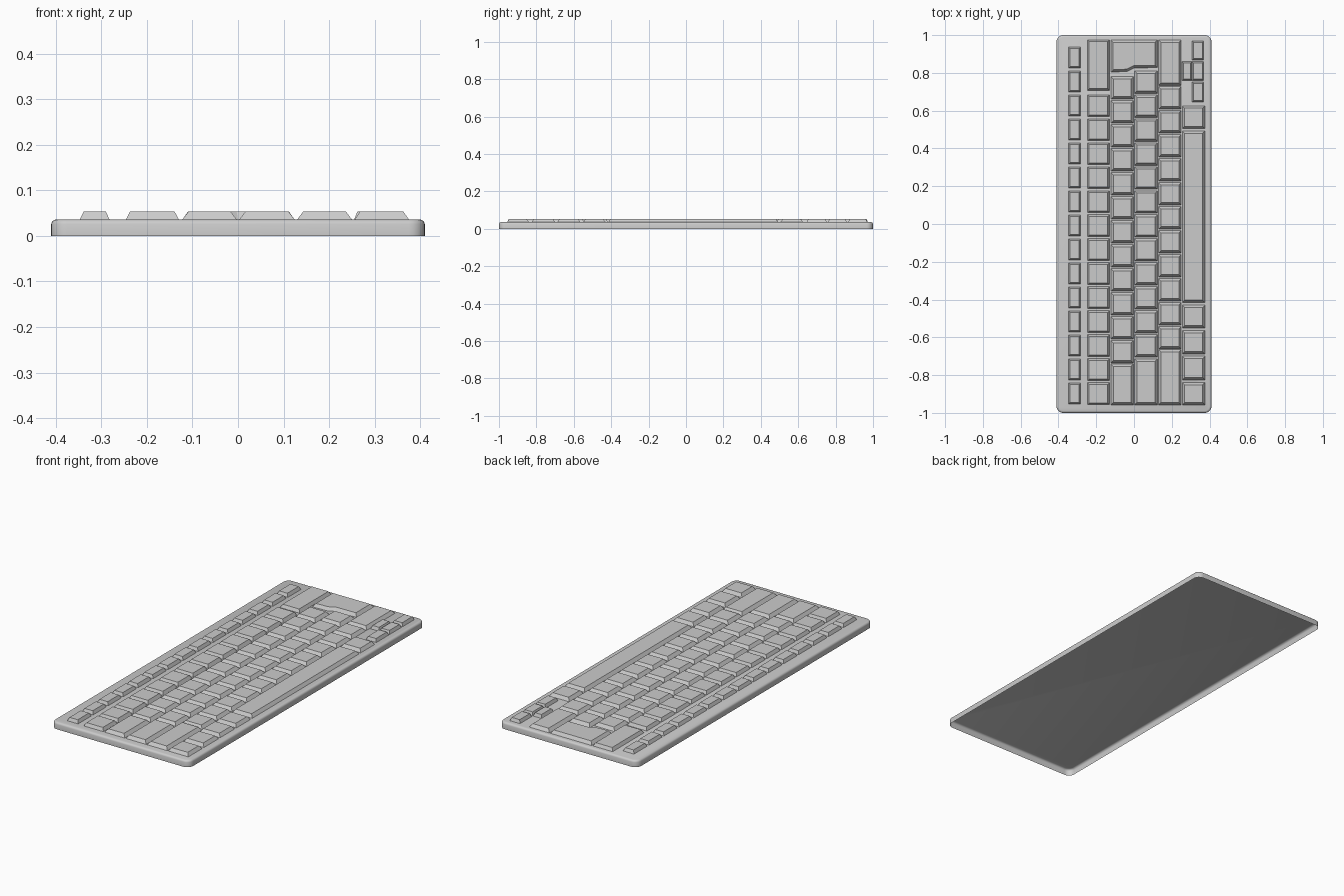
import bpy, bmesh, math
from mathutils import Vector

if "Cube" in bpy.data.objects:
    bpy.data.objects.remove(bpy.data.objects["Cube"])

DECK, TOP, PITCH = 0.036, 0.053, 0.127


def finish(name, bm):
    bmesh.ops.recalc_face_normals(bm, faces=bm.faces)
    me = bpy.data.meshes.new(name)
    bm.to_mesh(me)
    bm.free()
    ob = bpy.data.objects.new(name, me)
    bpy.context.collection.objects.link(ob)
    return ob


def loft(bm, rings):
    """Skin a stack of equal-length point rings and cap the last one."""
    vs = [[bm.verts.new(p) for p in r] for r in rings]
    n = len(vs[0])
    for a, b in zip(vs, vs[1:]):
        for i in range(n):
            bm.faces.new((a[i], a[(i + 1) % n], b[(i + 1) % n], b[i]))
    bm.faces.new(vs[-1])


def inset(poly, d):
    """Offset a counter-clockwise outline inwards by d."""
    out = []
    for i, p in enumerate(poly):
        p = Vector(p)
        u = (p - Vector(poly[i - 1])).normalized()
        v = (Vector(poly[(i + 1) % len(poly)]) - p).normalized()
        n1, n2 = Vector((-u.y, u.x)), Vector((-v.y, v.x))
        out.append(p + (n1 + n2) * d / (1 + n1.dot(n2)))
    return out


def add_key(bm, poly, d):
    loft(bm, [[(x, y, DECK) for x, y in poly],
              [(x, y, TOP) for x, y in inset(poly, d)]])


def rect(x0, x1, y0, y1):
    return [(x0, y0), (x1, y0), (x1, y1), (x0, y1)]


def key_row(name, x0, x1, d, start=0, count=0, size=0.115, extra=()):
    """Evenly spaced keys running towards -y, plus odd-sized (low, high) ones."""
    bm = bmesh.new()
    spans = [(start - i * PITCH - size, start - i * PITCH) for i in range(count)]
    for lo, hi in spans + list(extra):
        add_key(bm, rect(x0, x1, lo, hi), d)
    return finish(name, bm)


# Case: open-bottomed shell with rounded corners and a soft top edge
def rounded(ins, z, r=0.035, seg=6):
    pts = []
    for k, (sx, sy) in enumerate([(1, 1), (-1, 1), (-1, -1), (1, -1)]):
        for i in range(seg + 1):
            a = math.pi / 2 * (k + i / seg)
            pts.append((sx * (0.41 - r) + (r - ins) * math.cos(a),
                        sy * (1 - r) + (r - ins) * math.sin(a), z))
    return pts


bm = bmesh.new()
loft(bm, [rounded(0, 0), rounded(0, 0.026), rounded(0.002, 0.031),
          rounded(0.006, 0.0345), rounded(0.011, DECK)])
case = finish("case", bm)
bpy.context.view_layer.objects.active = case
case.select_set(True)
bpy.ops.object.shade_smooth_by_angle(angle=math.radians(35))

# Key rows
key_row("function_keys", -0.347, -0.282, 0.008, 0.937, 15, 0.112)
key_row("number_keys", -0.246, -0.130, 0.009, 0.684, 13, 0.116,
        [(0.708, 0.974)])
key_row("upper_letter_keys", -0.122, -0.003, 0.013, 0.780, 12, 0.119,
        [(-0.957, -0.741)])
key_row("middle_letter_keys", 0.003, 0.124, 0.013, 0.811, 12, 0.119,
        [(-0.957, -0.714)])
key_row("lower_letter_keys", 0.130, 0.250, 0.013, 0.727, 11, 0.119,
        [(-0.957, -0.664), (0.734, 0.974)])
key_row("bottom_row_keys", 0.256, 0.375, 0.012, extra=[
    (0.505, 0.625), (-0.550, -0.430), (-0.688, -0.564),
    (-0.825, -0.700), (-0.957, -0.840)])
key_row("space_bar", 0.256, 0.375, 0.012, extra=[(-0.415, 0.492)])

# Small arrow keys
key_row("arrow_keys", 0.308, 0.369, 0.007,
        extra=[(0.868, 0.968), (0.760, 0.859), (0.646, 0.752)])
key_row("outer_arrow_key", 0.255, 0.307, 0.007, extra=[(0.760, 0.859)])

# Stepped key spanning the two letter rows
bm = bmesh.new()
add_key(bm, [(-0.122, 0.804), (-0.035, 0.808), (0.000, 0.826),
             (0.124, 0.828), (0.124, 0.974), (-0.122, 0.974)], 0.012)
finish("stepped_key", bm)
